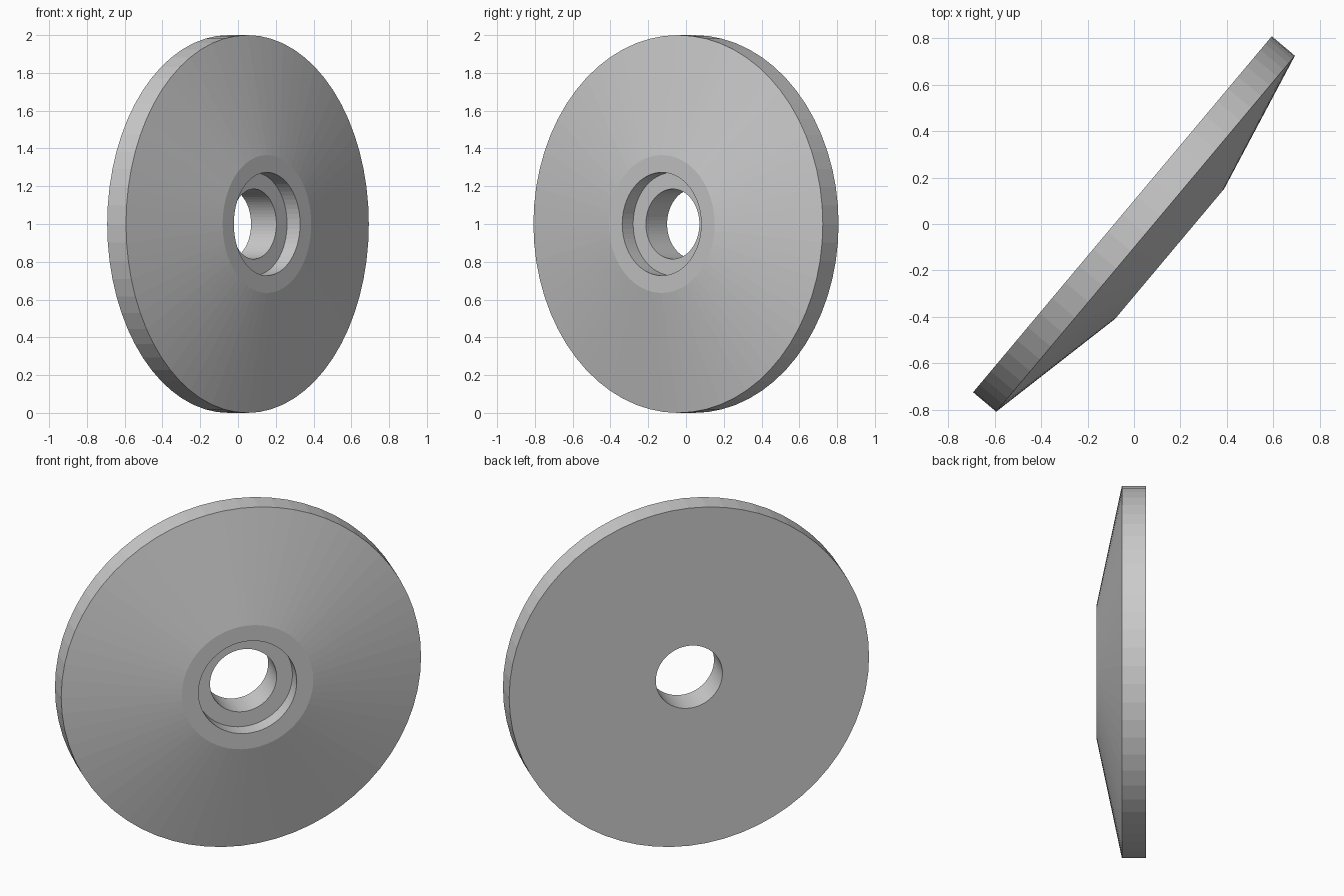
import bpy, bmesh
from math import radians, tau
from mathutils import Matrix, Vector

if "Cube" in bpy.data.objects:
    bpy.data.objects.remove(bpy.data.objects["Cube"])

SIDES = 64

# Closed cross-section: (radius, position along the axle)
profile = [
    (0.185, -0.065),  # bore, back face
    (1.00, -0.065),   # rim, back
    (1.00, 0.065),    # rim, front
    (0.365, 0.20),    # hub edge at the end of the cone
    (0.273, 0.20),    # counterbore lip
    (0.273, 0.11),    # counterbore floor
    (0.185, 0.11),    # bore, front
]

# Revolve the section around the z axis
bm = bmesh.new()
verts = [bm.verts.new((r, 0, h)) for r, h in profile]
edges = [bm.edges.new((v, verts[(i + 1) % len(verts)])) for i, v in enumerate(verts)]
bmesh.ops.spin(bm, geom=verts + edges, cent=(0, 0, 0), axis=(0, 0, 1),
               angle=tau, steps=SIDES, use_merge=False)
bmesh.ops.remove_doubles(bm, verts=bm.verts[:], dist=1e-4)
bmesh.ops.recalc_face_normals(bm, faces=bm.faces[:])

# Stand the disc upright and turn the hub towards front right
turn = Matrix.Rotation(radians(-40), 4, 'Z') @ Matrix.Rotation(radians(90), 4, 'Y')
bm.transform(Matrix.Translation(Vector((0, 0, 1))) @ turn)

mesh = bpy.data.meshes.new("conical_disc")
bm.to_mesh(mesh)
bm.free()
bpy.context.collection.objects.link(bpy.data.objects.new("conical_disc", mesh))
